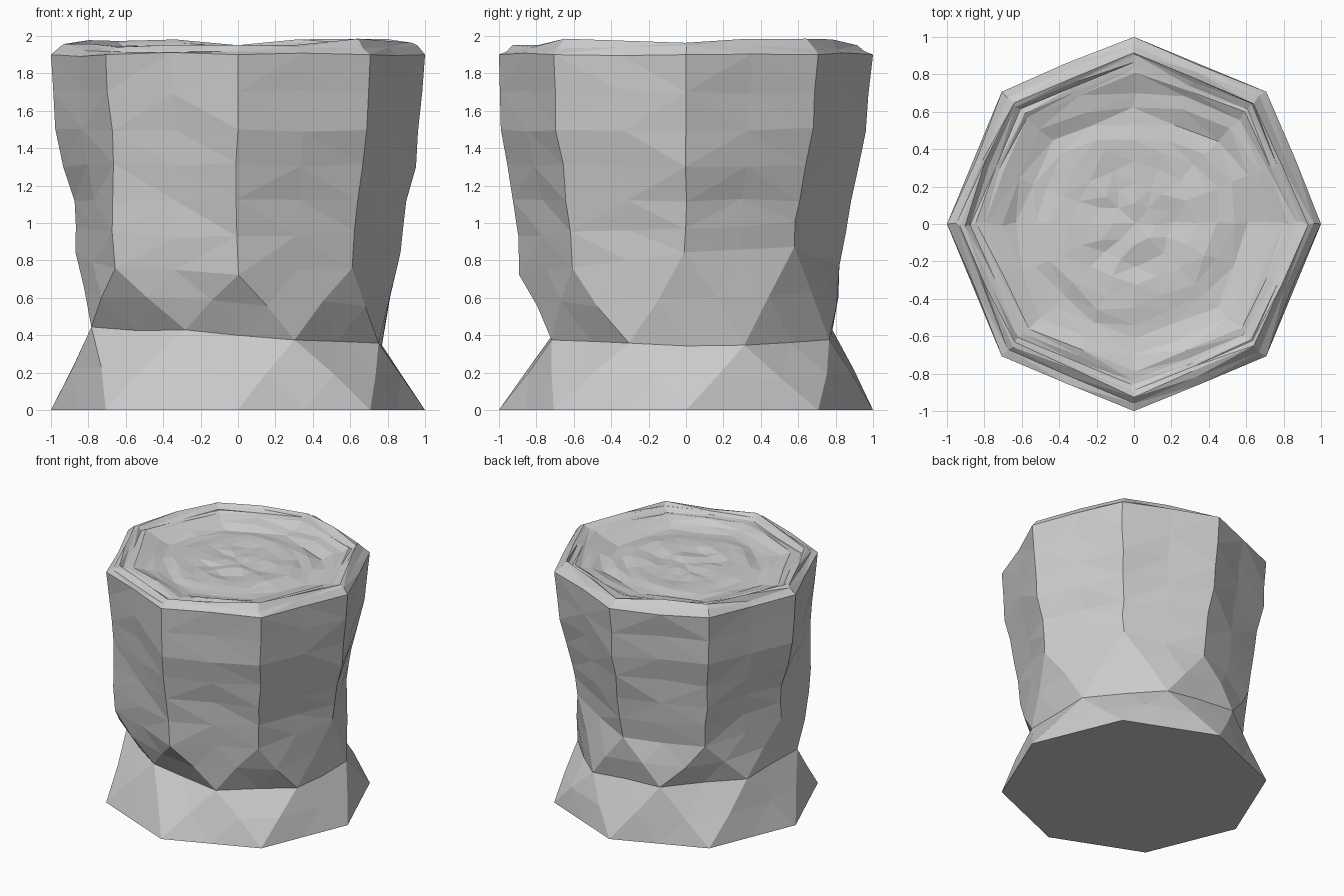
import bpy, bmesh, math, random

if "Cube" in bpy.data.objects:
    bpy.data.objects.remove(bpy.data.objects["Cube"])
random.seed(4)

N = 8
bm = bmesh.new()


def ring(radii, heights, turn=0.0):
    """Eight-sided ring; radii and heights may be a number or one value per corner."""
    r = radii if isinstance(radii, list) else [radii] * N
    z = heights if isinstance(heights, list) else [heights] * N
    out = []
    for i in range(N):
        a = math.radians(45 * i + turn)
        out.append(bm.verts.new((r[i] * math.cos(a), r[i] * math.sin(a), z[i])))
    return out


def bridge(a, b):
    for i in range(N):
        j = (i + 1) % N
        bm.faces.new((a[i], a[j], b[j], b[i]))


def zigzag(a, w):
    """Triangles between a ring and one turned by half a side."""
    for i in range(N):
        j = (i + 1) % N
        bm.faces.new((a[i], a[j], w[i]))
        bm.faces.new((w[i], a[j], w[j]))


# flared foot and pinched waist
base = ring(1.0, 0.0)
waist_z = [0.40 - 0.055 * math.cos(math.radians(45 * i + 22.5)) for i in range(N)]
waist = ring([.84, .84, .84, .84, .84, .76, .77, .81], waist_z, 22.5)
zigzag(base, waist)

# trunk with wobbling corners
trunk = [
    ring([.86, .82, .83, .87, .88, .94, .89, .87], [.84, .88, .76, .78, .84, .76, .73, .77]),
    ring([.91, .86, .89, .90, .87, .95, .92, .90], 1.12),
    ring([.97, .95, .95, .97, .975, .96, .99, .975], 1.5),
    ring(1.0, 1.9),
]
zigzag(trunk[0], waist)

# bevelled rim and dished cut face
rim_z = [1.975, 1.98, 1.96, 1.98, 1.965, 1.95, 1.94, 1.98]
top = [
    ring(.92, rim_z),
    ring(.87, [z - .03 for z in rim_z]),
    ring(.80, 1.925),
    ring(.62, 1.88),
    ring(.45, 1.90),
    ring(.22, 1.885),
]
rows = trunk + top
for a, b in zip(rows, rows[1:]):
    bridge(a, b)
centre = bm.verts.new((0, 0, 1.90))
for i in range(N):
    bm.faces.new((top[-1][i], top[-1][(i + 1) % N], centre))

# extra facets, roughly carved
corners = set(bm.verts)
bmesh.ops.subdivide_edges(bm, edges=bm.edges[:], cuts=1, use_grid_fill=True)
for v in bm.verts:
    if v.co.z < .01 or math.hypot(v.co.x, v.co.y) > .985:
        continue
    s = .003 if v in corners else .012
    for k in range(3):
        v.co[k] += random.uniform(-s, s)
    v.co.z = min(v.co.z, 1.985)

# underside
bmesh.ops.holes_fill(bm, edges=[e for e in bm.edges if e.is_boundary], sides=0)
bmesh.ops.triangulate(bm, faces=bm.faces[:])
bmesh.ops.recalc_face_normals(bm, faces=bm.faces[:])

mesh = bpy.data.meshes.new("tree_stump")
bm.to_mesh(mesh)
bm.free()
bpy.context.collection.objects.link(bpy.data.objects.new("tree_stump", mesh))
